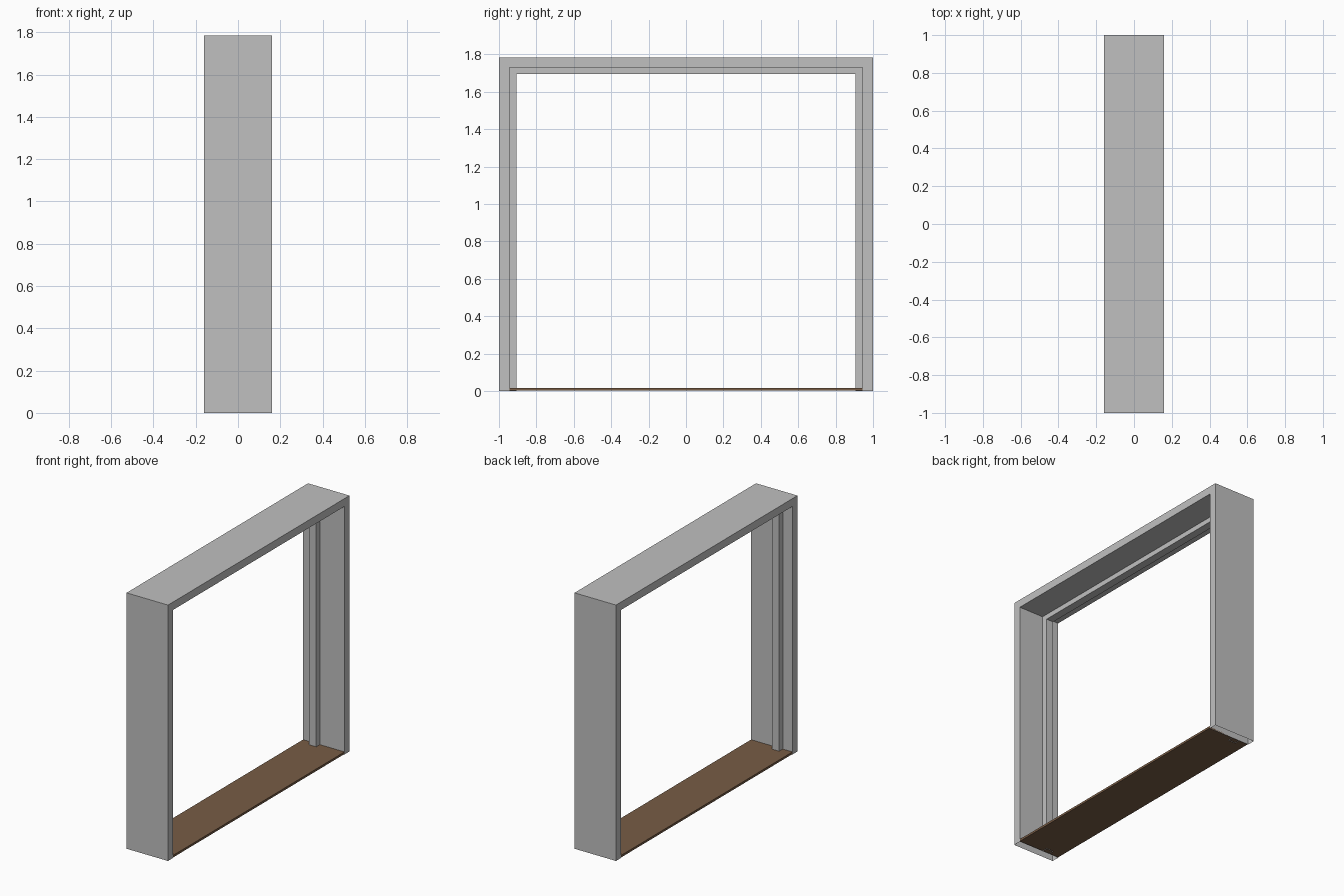
import bpy
import bmesh

if "Cube" in bpy.data.objects:
    bpy.data.objects.remove(bpy.data.objects["Cube"])


def material(name, rgb):
    m = bpy.data.materials.new(name)
    m.diffuse_color = (*rgb, 1.0)
    m.use_nodes = True
    m.node_tree.nodes["Principled BSDF"].inputs["Base Color"].default_value = m.diffuse_color
    return m


grey = material("painted_grey", (0.53, 0.53, 0.53))
brown = material("brown_wood", (0.188, 0.108, 0.06))


def add_object(name, bm, mat):
    me = bpy.data.meshes.new(name)
    bm.to_mesh(me)
    bm.free()
    me.materials.append(mat)
    ob = bpy.data.objects.new(name, me)
    bpy.context.collection.objects.link(ob)
    return ob


def arch(name, x0, x1, outer, inner, mat, back=True):
    """Sweep a rectangular section up, across and down; the feet stay open."""
    bm = bmesh.new()
    rings = []
    for side, top in ((-1, False), (-1, True), (1, True), (1, False)):
        ring = []
        for x, (y, z) in ((x0, outer), (x0, inner), (x1, inner), (x1, outer)):
            ring.append(bm.verts.new((x, side * y, z if top else 0.0)))
        rings.append(ring)
    for a, b in zip(rings, rings[1:]):
        for i in range(4 if back else 3):
            j = (i + 1) % 4
            bm.faces.new((a[i], a[j], b[j], b[i]))
    bmesh.ops.recalc_face_normals(bm, faces=bm.faces)
    # an open strip has no enclosed volume: make its +x face point to +x
    front = max(bm.faces, key=lambda f: f.calc_center_median().x)
    bm.normal_update()
    if front.normal.x < 0:
        bmesh.ops.reverse_faces(bm, faces=bm.faces)
    return add_object(name, bm, mat)


# outer lining: two jambs and the head
arch("door_frame", -0.16, 0.16, (1.0, 1.785), (0.945, 1.73), grey)

# door stop strip fixed to the inside of the lining
arch("door_stop", -0.085, -0.03, (0.945, 1.73), (0.905, 1.695), grey, back=False)

# threshold board between the jambs, just clear of the ground
bm = bmesh.new()
bmesh.ops.create_cube(bm, size=1.0)
for v in bm.verts:
    v.co = (v.co.x * 0.32, v.co.y * 1.89, 0.0105 + v.co.z * 0.015)
add_object("threshold", bm, brown)
